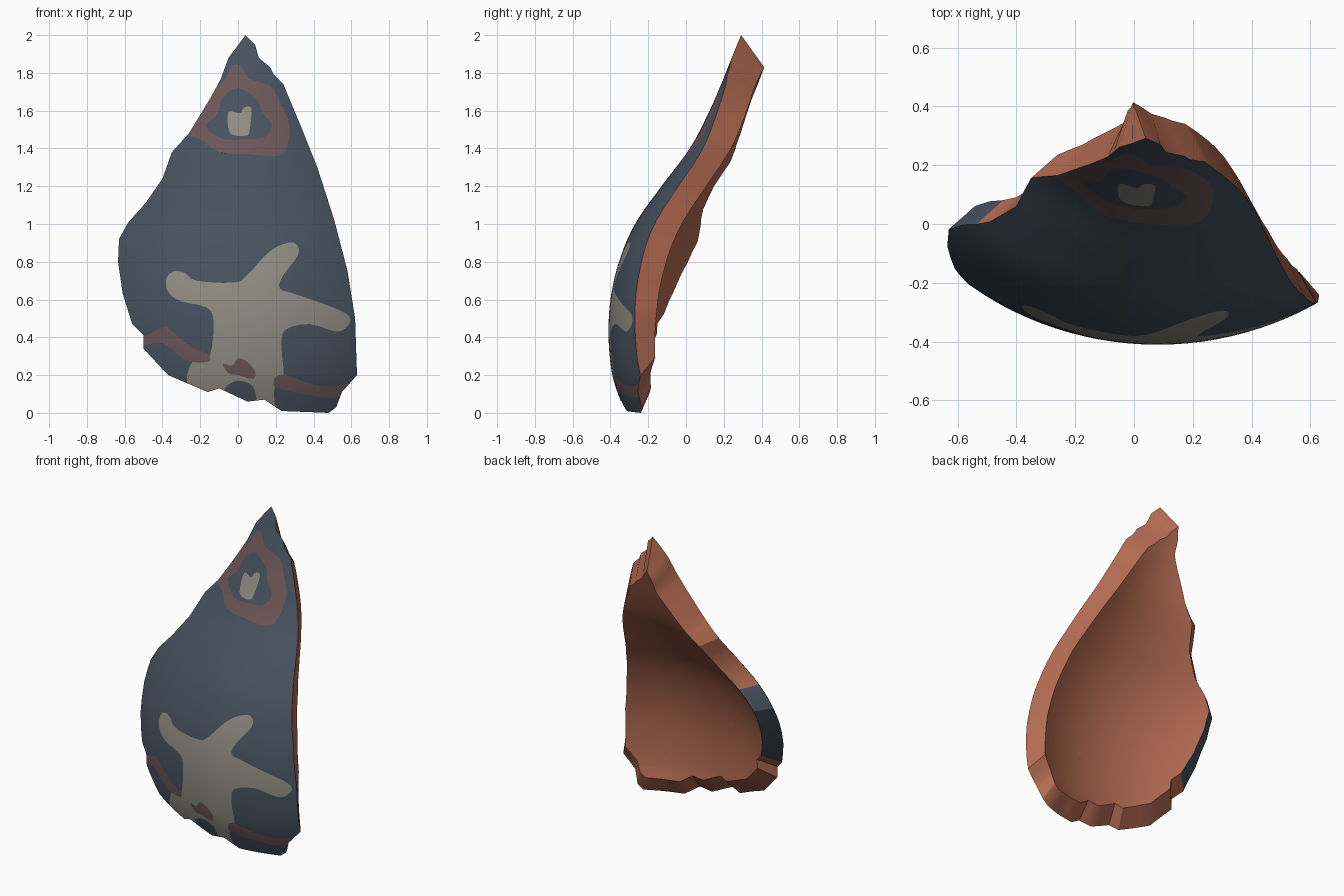
import bpy, bmesh, math
from mathutils import Vector
from mathutils.geometry import delaunay_2d_cdt

if "Cube" in bpy.data.objects:
    bpy.data.objects.remove(bpy.data.objects["Cube"])


def material(name, rgb):
    m = bpy.data.materials.new(name)
    m.diffuse_color = (*rgb, 1)
    m.use_nodes = True
    m.node_tree.nodes["Principled BSDF"].inputs["Base Color"].default_value = m.diffuse_color
    return m


MATS = [material("slate blue glaze", (0.062, 0.082, 0.11)),
        material("terracotta clay", (0.46, 0.15, 0.085)),
        material("beige paint", (0.27, 0.257, 0.22)),
        material("dull red paint", (0.148, 0.092, 0.096))]
BLUE, CLAY, BEIGE, RED = range(4)

# broken outline of the shard, front view (x, z)
OUTLINE = [(.04, 2), (-.05, 1.88), (-.09, 1.77), (-.15, 1.66), (-.26, 1.48), (-.35, 1.38),
           (-.4, 1.24), (-.49, 1.11), (-.58, 1.01), (-.63, .92), (-.635, .8), (-.61, .63),
           (-.56, .47), (-.5, .41), (-.5, .34), (-.37, .2), (-.16, .11), (-.1, .13),
           (.05, .06), (.14, .07), (.23, .01), (.48, 0), (.52, .03), (.55, .11),
           (.63, .2), (.62, .5), (.58, .75), (.51, 1.02), (.42, 1.3), (.34, 1.5),
           (.24, 1.74), (.19, 1.79), (.17, 1.83), (.11, 1.88), (.09, 1.95)]

# painted motifs, later ones cover earlier ones
RING = [(-.03, 1.84), (.02, 1.83), (.06, 1.77), (.17, 1.73), (.22, 1.65), (.27, 1.53),
        (.26, 1.41), (.21, 1.36), (.05, 1.37), (-.1, 1.38), (-.2, 1.45), (-.29, 1.49),
        (-.18, 1.68), (-.08, 1.75)]
RING_HOLE = [(0, 1.72), (.1, 1.66), (.13, 1.59), (.18, 1.52), (.14, 1.46), (.05, 1.45),
             (-.08, 1.45), (-.17, 1.52), (-.11, 1.58), (-.08, 1.67)]
RING_DOT = [(-.05, 1.595), (.01, 1.585), (.03, 1.615), (.07, 1.615), (.065, 1.52),
            (.05, 1.47), (-.02, 1.47), (-.05, 1.5)]
STAR = [(-.38, .71), (-.34, .75), (-.28, .74), (-.22, .7), (-.02, .69), (.05, .73),
        (.15, .84), (.23, .89), (.3, .9), (.32, .84), (.24, .73), (.22, .66), (.3, .63),
        (.5, .56), (.59, .51), (.58, .46), (.52, .43), (.38, .47), (.25, .44), (.23, .35),
        (.24, .2), (.19, .12), (.2, -.02), (.11, .04), (.08, .14), (0, .17), (-.06, .14),
        (-.1, .09), (-.18, .09), (-.27, .16), (-.24, .27), (-.15, .3), (-.13, .49),
        (-.17, .56), (-.3, .59), (-.37, .64)]
BAND_LEFT = [(-.54, .35), (-.4, .37), (-.28, .28), (-.16, .27), (-.16, .31), (-.25, .35),
             (-.36, .44), (-.4, .45), (-.54, .38)]
BAND_RIGHT = [(.2, .19), (.25, .2), (.4, .15), (.52, .14), (.61, .16), (.58, .1),
              (.5, .08), (.4, .09), (.25, .12), (.19, .14)]
PATCH = [(-.08, .26), (-.03, .25), (0, .29), (.05, .27), (.09, .22), (.08, .18),
         (0, .2), (-.05, .21)]


def smooth_loop(pts, n=3):
    """Closed Catmull-Rom curve through the points."""
    out, k = [], len(pts)
    P = [Vector(p) for p in pts]
    for i in range(k):
        a, b, c, d = P[i - 1], P[i], P[(i + 1) % k], P[(i + 2) % k]
        for j in range(n):
            t = j / n
            out.append(b + (c - a) * (t / 2) + (2 * a - 5 * b + 4 * c - d) * (t * t / 2)
                       + (3 * b - a - 3 * c + d) * (t ** 3 / 2))
    return out


def split_loop(pts, step=.07):
    """Closed polyline split into short straight pieces."""
    out, P = [], [Vector(p) for p in pts]
    for a, b in zip(P, P[1:] + P[:1]):
        n = max(1, round((b - a).length / step))
        out += [a.lerp(b, i / n) for i in range(n)]
    return out


def inside(p, loop):
    hit = False
    for a, b in zip(loop, loop[1:] + loop[:1]):
        if (a.y > p.y) != (b.y > p.y) and p.x < a.x + (p.y - a.y) * (b.x - a.x) / (b.y - a.y):
            hit = not hit
    return hit


def interp(knots, z):
    """Smooth curve y(z) through the knots."""
    n = len(knots)
    z = min(max(z, knots[0][0]), knots[-1][0])
    i = max(k for k in range(n - 1) if knots[k][0] <= z)

    def slope(k):
        a, b = knots[max(k - 1, 0)], knots[min(k + 1, n - 1)]
        return (b[1] - a[1]) / (b[0] - a[0])
    (z0, y0), (z1, y1) = knots[i], knots[i + 1]
    h = z1 - z0
    t = (z - z0) / h
    return (y0 * (1 + 2 * t) * (1 - t) ** 2 + y1 * t * t * (3 - 2 * t)
            + h * (slope(i) * t * (1 - t) ** 2 - slope(i + 1) * t * t * (1 - t)))


# by height: vessel profile, wall depth, and rise of the inner face
PROFILE = [(0, -.32), (.06, -.345), (.2, -.39), (.4, -.41), (.6, -.4), (.8, -.355), (1, -.27),
           (1.2, -.13), (1.4, .02), (1.6, .125), (1.75, .19), (2, .29)]
WALL = [(0, .1), (.3, .13), (.8, .16), (1.2, .18), (2, .185)]
RISE = [(0, .11), (.3, .08), (.8, 0), (1.2, -.04), (1.7, -.08), (2, -.17)]
AXIS_X, AXIS_Y = .08, .7


def outer(x, z):
    r = AXIS_Y - interp(PROFILE, z)
    return Vector((x, AXIS_Y - math.sqrt(max(r * r - (x - AXIS_X) ** 2, .01)), z))


def inner(x, z):
    # drawn in from the outline, so the break slopes toward the hollow
    half = max(.06, min(.6, .6 * (2.1 - z) / 1.1))
    side = max(-1, min(1, (x - .05) / half))
    tip = max(0, (z - 1.75) / .25)
    p = outer(x + .01 - .08 * side * (1 - .5 * tip) - .06 * tip, z + interp(RISE, z))
    return p + Vector((0, interp(WALL, p.z), 0))


# flat layout: outline, motif borders and a fill grid, triangulated together
edge = split_loop(OUTLINE)
motifs = [(smooth_loop(p), c) for p, c in
          [(RING, RED), (RING_HOLE, BLUE), (RING_DOT, BEIGE), (STAR, BEIGE),
           (BAND_LEFT, RED), (BAND_RIGHT, RED), (PATCH, RED)]]
pts, segs = [], []
for loop in [edge] + [m[0] for m in motifs]:
    s, n = len(pts), len(loop)
    pts += loop
    segs += [(s + i, s + (i + 1) % n) for i in range(n)]
for i in range(26):
    for j in range(40):
        p = Vector((-.62 + .05 * i, .025 + .05 * j))
        if inside(p, edge) and min((p - q).length for q in pts[:len(edge)]) > .03:
            pts.append(p)
flat, _, tris, *_ = delaunay_2d_cdt(pts, segs, [], 0, 1e-5)

# painted outside, clay inside, broken rim between them
bm = bmesh.new()
front = [bm.verts.new(outer(p.x, p.y)) for p in flat]
back = [bm.verts.new(inner(p.x, p.y)) for p in flat]
count = {}
for t in tris:
    c = sum((flat[i] for i in t), Vector((0, 0))) / 3
    if not inside(c, edge):
        continue
    f = bm.faces.new([front[i] for i in t])
    for loop, colour in motifs:
        if inside(c, loop):
            f.material_index = colour
    bm.faces.new([back[i] for i in reversed(t)]).material_index = CLAY
    for a, b in zip(t, list(t[1:]) + [t[0]]):
        count.setdefault(frozenset((a, b)), []).append((a, b))
for users in count.values():
    if len(users) == 1:
        a, b = users[0]
        f = bm.faces.new((front[b], front[a], back[a], back[b]))
        m = (flat[a] + flat[b]) / 2
        # glaze runs over the left side of the rim
        f.material_index = BLUE if m.x < -.5 and .45 < m.y < 1.08 else CLAY
bmesh.ops.delete(bm, geom=[v for v in bm.verts if not v.link_faces], context='VERTS')
bmesh.ops.recalc_face_normals(bm, faces=bm.faces)

mesh = bpy.data.meshes.new("pottery_shard")
bm.to_mesh(mesh)
bm.free()
for m in MATS:
    mesh.materials.append(m)
shard = bpy.data.objects.new("pottery_shard", mesh)
bpy.context.collection.objects.link(shard)
bpy.context.view_layer.objects.active = shard
shard.select_set(True)
bpy.ops.object.shade_smooth_by_angle(angle=math.radians(30))
